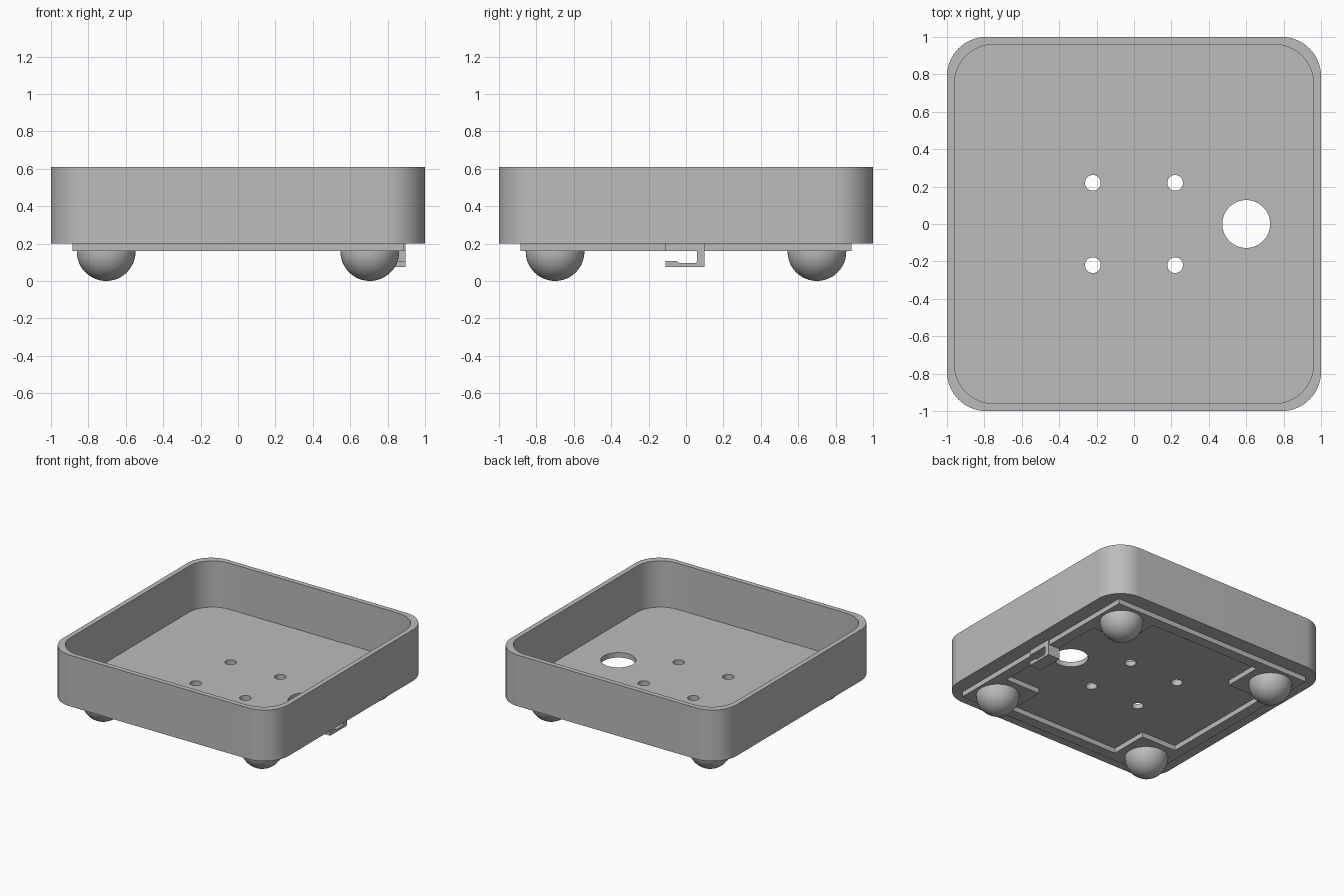
import bpy, bmesh, math

cube = bpy.data.objects.get("Cube")
if cube:
    bpy.data.objects.remove(cube, do_unlink=True)

grey = bpy.data.materials.new("plain_grey")
grey.use_nodes = True
colour = (0.5, 0.5, 0.5, 1)
grey.diffuse_color = colour
grey.node_tree.nodes["Principled BSDF"].inputs["Base Color"].default_value = colour


def link(name, bm):
    bmesh.ops.recalc_face_normals(bm, faces=bm.faces)
    mesh = bpy.data.meshes.new(name)
    bm.to_mesh(mesh)
    bm.free()
    obj = bpy.data.objects.new(name, mesh)
    mesh.materials.append(grey)
    bpy.context.collection.objects.link(obj)
    return obj


def prism(name, outline, low, high, axis="z"):
    """Extrude a closed outline along z, or a (y, z) outline along x."""
    bm = bmesh.new()
    place = (lambda a, b: (a, b, low)) if axis == "z" else (lambda a, b: (low, a, b))
    face = bm.faces.new([bm.verts.new(place(a, b)) for a, b in outline])
    grown = bmesh.ops.extrude_face_region(bm, geom=[face])["geom"]
    verts = [v for v in grown if isinstance(v, bmesh.types.BMVert)]
    d = high - low
    bmesh.ops.translate(bm, verts=verts, vec=(0, 0, d) if axis == "z" else (d, 0, 0))
    return link(name, bm)


def arc(x, y, r, start, end, steps):
    angles = [start + (end - start) * i / steps for i in range(steps + 1)]
    return [(x + r * math.cos(a), y + r * math.sin(a)) for a in angles]


def rounded_square(half, r):
    c, q = half - r, math.pi / 2
    points = []
    for i, (sx, sy) in enumerate([(1, 1), (-1, 1), (-1, -1), (1, -1)]):
        points += arc(sx * c, sy * c, r, i * q, (i + 1) * q, 16)
    return points


def circle(x, y, r):
    return arc(x, y, r, 0, math.tau, 48)[:-1]


def cut(obj, cutter):
    mod = obj.modifiers.new("cut", "BOOLEAN")
    mod.operation, mod.solver, mod.object = "DIFFERENCE", "EXACT", cutter
    select(obj)
    bpy.ops.object.modifier_apply(modifier=mod.name)
    bpy.data.objects.remove(cutter, do_unlink=True)


def select(obj):
    bpy.ops.object.select_all(action="DESELECT")
    obj.select_set(True)
    bpy.context.view_layer.objects.active = obj


def smooth(obj):
    select(obj)
    bpy.ops.object.shade_smooth_by_angle(angle=math.radians(30))


# Open tray with rounded corners, four screw holes and one cable hole
tray = prism("tray", rounded_square(1, 0.21), 0.2, 0.61)
cut(tray, prism("cavity_cutter", rounded_square(0.96, 0.21), 0.24, 0.8))
holes = [(x, y, 0.042) for x in (-0.22, 0.22) for y in (-0.22, 0.22)]
for x, y, r in holes + [(0.6, 0, 0.128)]:
    cut(tray, prism("hole_cutter", circle(x, y, r), 0.1, 0.4))
smooth(tray)

# Thin frame below the floor, widened into square pads at the corners
e, w, n = 0.885, 0.8, 0.49
frame = prism("under_frame", [(-e, -e), (e, -e), (e, e), (-e, e)], 0.16, 0.203)
cross = [(w, -n), (w, n), (n, n), (n, w), (-n, w), (-n, n),
         (-w, n), (-w, -n), (-n, -n), (-n, -w), (n, -w), (n, -n)]
cut(frame, prism("recess_cutter", cross, 0.1, 0.3))

# Half-ball feet
for side, x in (("right", -0.705), ("left", 0.705)):
    for end, y in (("front", -0.7), ("back", 0.7)):
        bm = bmesh.new()
        bmesh.ops.create_uvsphere(bm, u_segments=48, v_segments=24, radius=0.157)
        bmesh.ops.bisect_plane(bm, geom=bm.verts[:] + bm.edges[:] + bm.faces[:],
                               plane_co=(0, 0, 0.01), plane_no=(0, 0, 1), clear_outer=True)
        bmesh.ops.holes_fill(bm, edges=bm.edges)
        bmesh.ops.translate(bm, verts=bm.verts, vec=(x, y, 0.157))
        smooth(link(f"{end}_{side}_foot", bm))

# Hooked cable clip at the left edge
hook = [(-0.11, 0.203), (-0.11, 0.16), (0.06, 0.16), (0.06, 0.105), (0.05, 0.095),
        (-0.035, 0.095), (-0.05, 0.107), (-0.11, 0.107), (-0.11, 0.075),
        (0.1, 0.075), (0.1, 0.203)]
prism("cable_clip", hook, 0.79, 0.895, axis="x")
